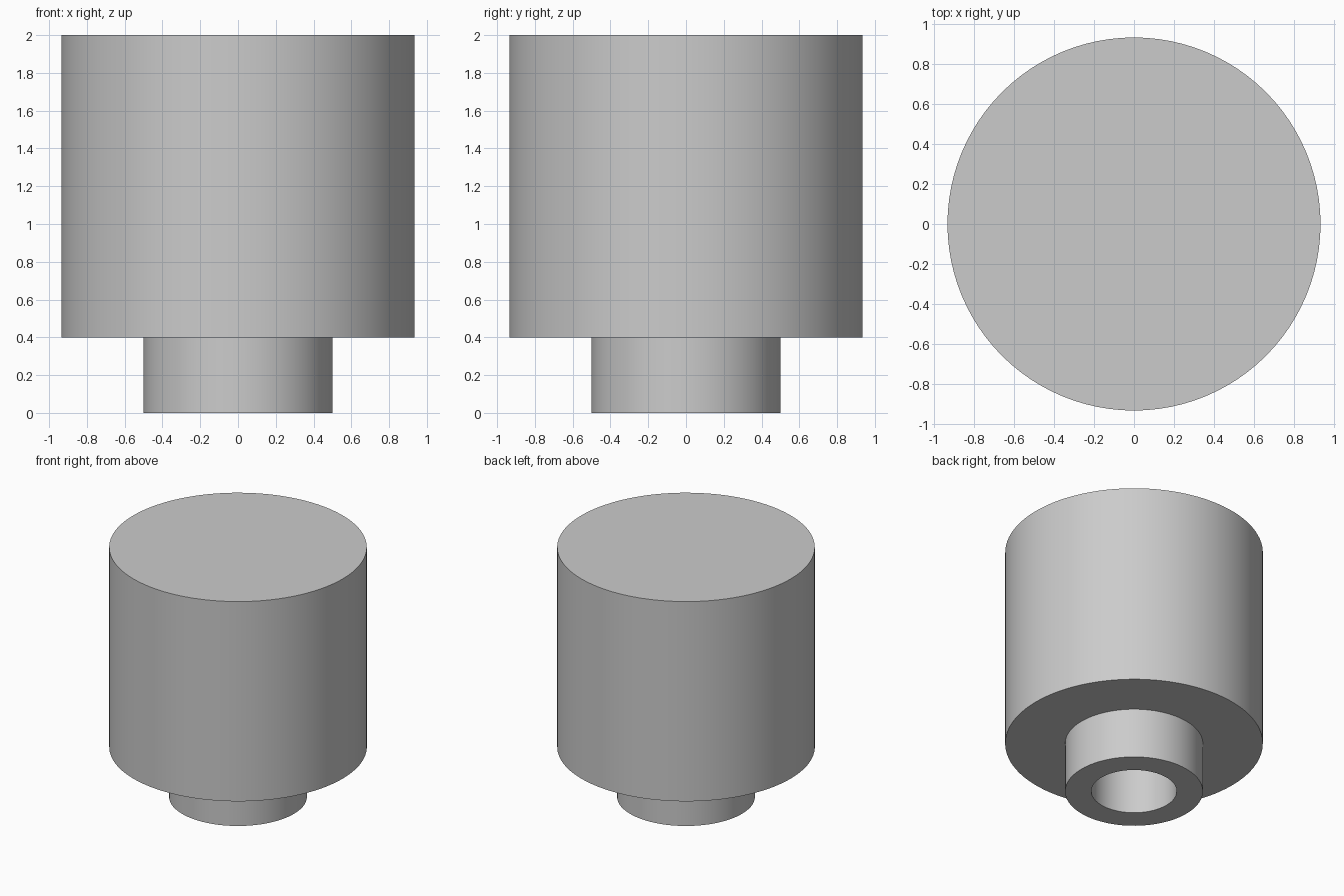
import bpy
import bmesh
import math

SEGMENTS = 96
BODY_R, STEM_R, BORE_R = 0.935, 0.5, 0.31
HEIGHT, STEP_Z, BORE_TOP = 2.0, 0.4, 1.2

cube = bpy.data.objects.get("Cube")
if cube:
    bpy.data.objects.remove(cube, do_unlink=True)


def make_material(name, colour):
    mat = bpy.data.materials.new(name)
    mat.use_nodes = True
    mat.diffuse_color = colour
    mat.node_tree.nodes["Principled BSDF"].inputs["Base Color"].default_value = colour
    return mat


def lathe(name, profile, mat):
    """Spin a radius/height profile around the z axis."""
    bm = bmesh.new()
    verts = [bm.verts.new((r, 0, z)) for r, z in profile]
    edges = [bm.edges.new(pair) for pair in zip(verts, verts[1:])]
    bmesh.ops.spin(bm, geom=verts + edges, cent=(0, 0, 0), axis=(0, 0, 1),
                   angle=math.tau, steps=SEGMENTS)
    bmesh.ops.remove_doubles(bm, verts=bm.verts, dist=0.0001)
    bmesh.ops.recalc_face_normals(bm, faces=bm.faces)
    mesh = bpy.data.meshes.new(name)
    bm.to_mesh(mesh)
    bm.free()
    mesh.materials.append(mat)
    obj = bpy.data.objects.new(name, mesh)
    bpy.context.collection.objects.link(obj)
    bpy.ops.object.select_all(action="DESELECT")
    obj.select_set(True)
    bpy.context.view_layer.objects.active = obj
    bpy.ops.object.shade_smooth_by_angle(angle=math.radians(30))
    return obj


grey = make_material("plain grey", (0.6, 0.6, 0.6, 1))

# Solid knob with a narrow stem and a blind shaft hole, as one closed surface
lathe("knob_with_stem", [
    (0, HEIGHT), (BODY_R, HEIGHT), (BODY_R, STEP_Z),
    (STEM_R, STEP_Z), (STEM_R, 0),
    (BORE_R, 0), (BORE_R, BORE_TOP), (0, BORE_TOP),
], grey)
